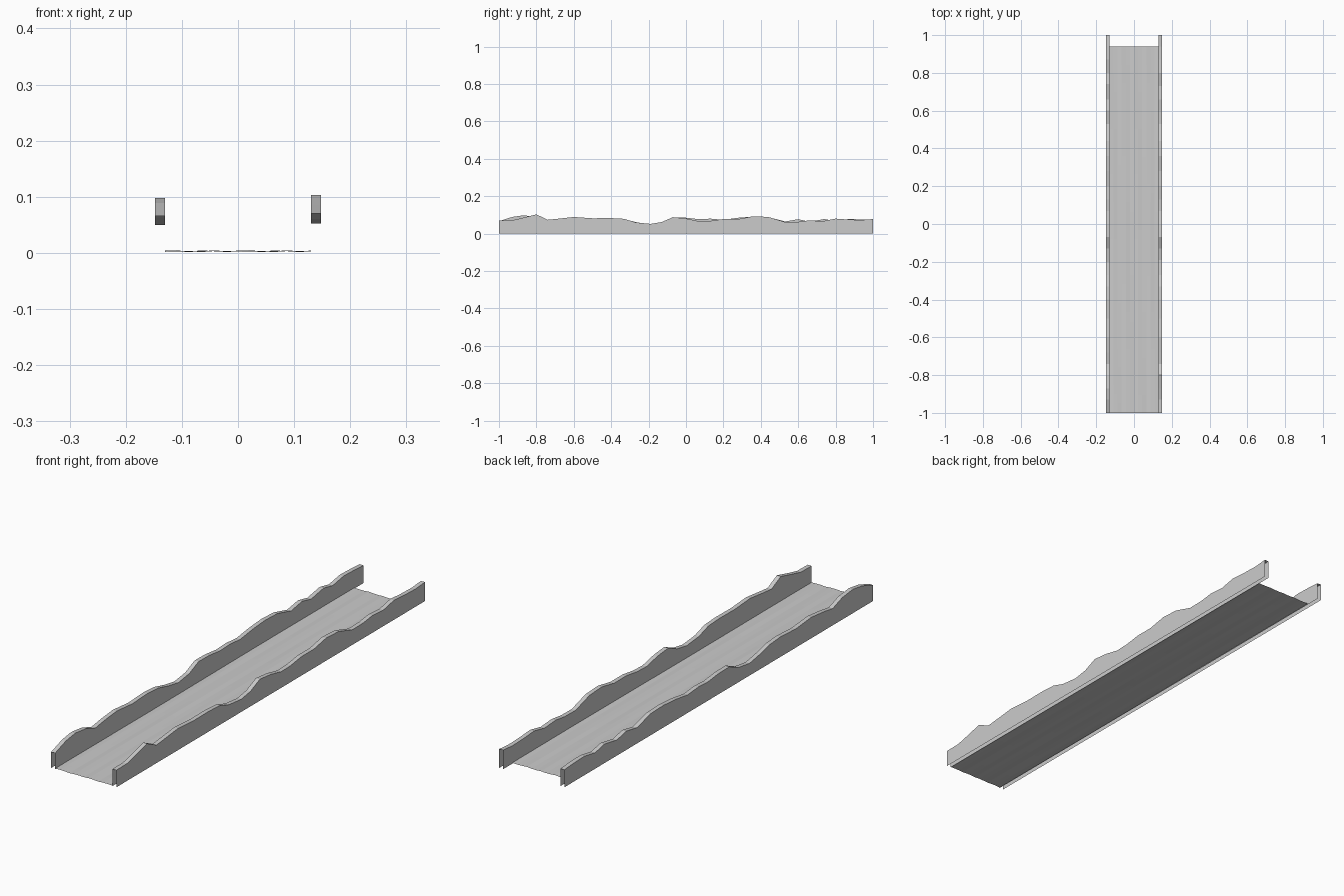
import bpy, math

if "Cube" in bpy.data.objects:
    bpy.data.objects.remove(bpy.data.objects["Cube"])

INNER, OUTER = 0.13, 0.148

# jagged crest of each bank: (y, height)
RIGHT = [(-1, .070), (-.93, .071), (-.87, .085), (-.80, .103), (-.74, .074), (-.68, .080),
         (-.60, .089), (-.50, .082), (-.40, .083), (-.33, .079), (-.27, .060), (-.19, .052),
         (-.13, .062), (-.07, .088), (0, .081), (.07, .066), (.13, .068), (.20, .078),
         (.28, .078), (.36, .093), (.44, .089), (.53, .062), (.60, .063), (.66, .071),
         (.73, .066), (.80, .080), (.87, .075), (.94, .073), (1, .078)]
LEFT = [(-1, .066), (-.93, .089), (-.87, .098), (-.80, .090), (-.74, .069), (-.68, .078),
        (-.60, .086), (-.50, .077), (-.40, .082), (-.33, .077), (-.27, .062), (-.20, .050),
        (-.13, .060), (-.07, .086), (0, .085), (.07, .077), (.13, .080), (.20, .074),
        (.28, .085), (.36, .091), (.44, .088), (.53, .065), (.60, .077), (.66, .064),
        (.74, .078), (.80, .066), (.87, .078), (.94, .076), (1, .072)]


def sheet(name, rows):
    """Open flat-shaded surface through a grid of points."""
    n = len(rows[0])
    faces = [(i * n + j, i * n + j + 1, (i + 1) * n + j + 1, (i + 1) * n + j)
             for i in range(len(rows) - 1) for j in range(n - 1)]
    mesh = bpy.data.meshes.new(name)
    mesh.from_pydata([p for r in rows for p in r], [], faces)
    obj = bpy.data.objects.new(name, mesh)
    bpy.context.collection.objects.link(obj)
    return obj


def bank(name, crest, side):
    """Inner wall, sloping top and outer wall; ends and underside stay open."""
    rows = []
    for y, h in crest:
        row = [(side * INNER, y, 0), (side * INNER, y, h),
               (side * OUTER, y, h), (side * OUTER, y, 0)]
        rows.append(row if side < 0 else row[::-1])
    obj = sheet(name, rows)
    # outward-facing normals
    if obj.data.polygons[1].normal.z < 0:
        obj.data.flip_normals()


bank("right_bank", RIGHT, 1)
bank("left_bank", LEFT, -1)

# faintly rippled bed between the banks, stopping short at the back
NX, NY = 12, 40
bed = []
for j in range(NY + 1):
    y = -1 + 1.94 * j / NY
    row = []
    for i in range(NX + 1):
        x = -INNER + 2 * INNER * i / NX
        z = 0.003 + 0.001 * math.sin(2.1 * i + 1.5 * y) + 0.0005 * math.sin(5 * y + i)
        row.append((x, y, z))
    bed.append(row)
sheet("stream_bed", bed)
